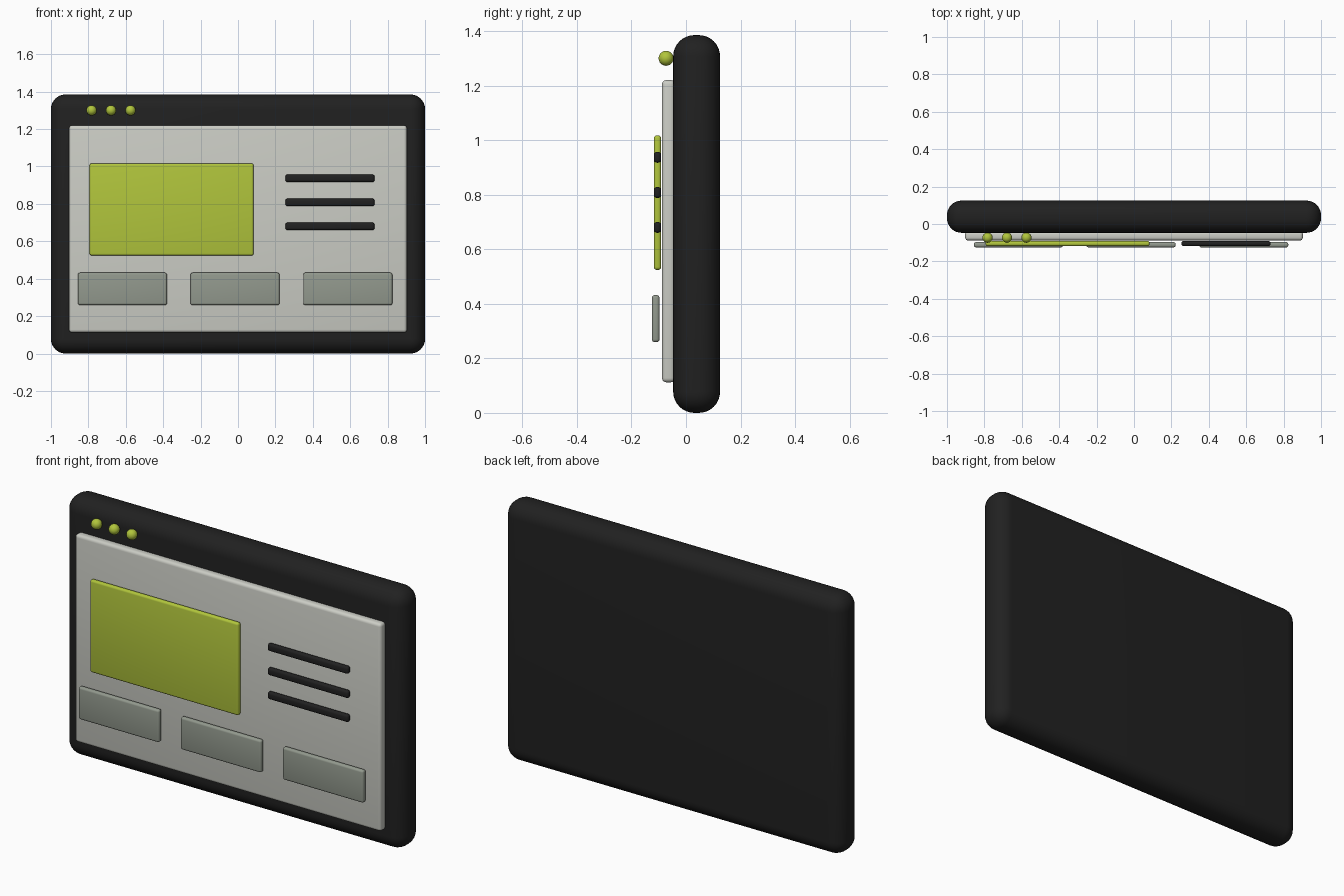
import bpy

if "Cube" in bpy.data.objects:
    bpy.data.objects.remove(bpy.data.objects["Cube"])


def material(name, rgb):
    m = bpy.data.materials.new(name)
    m.diffuse_color = (*rgb, 1.0)
    m.use_nodes = True
    m.node_tree.nodes["Principled BSDF"].inputs["Base Color"].default_value = m.diffuse_color
    return m


black = material("charcoal", (0.015, 0.015, 0.015))
pale = material("pale_grey", (0.60, 0.61, 0.56))
lime = material("lime_green", (0.44, 0.56, 0.045))
grey = material("sage_grey", (0.29, 0.32, 0.27))


def rounded_panel(name, x, y, z, radius, mat, segments=4):
    """Box between the (min, max) pairs x, y, z with rounded edges."""
    bpy.ops.mesh.primitive_cube_add(size=1, location=[(a + b) / 2 for a, b in (x, y, z)])
    ob = bpy.context.object
    ob.name = name
    ob.scale = [b - a for a, b in (x, y, z)]
    bpy.ops.object.transform_apply(location=False, rotation=False, scale=True)
    bevel = ob.modifiers.new("rounding", 'BEVEL')
    bevel.width = radius
    bevel.segments = segments
    ob.data.materials.append(mat)
    bpy.ops.object.modifier_apply(modifier=bevel.name)
    bpy.ops.object.shade_smooth_by_angle()
    return ob


# Window body and screen
rounded_panel("window_frame", (-1, 1), (-0.047, 0.125), (0, 1.385), 0.078, black, 8)
rounded_panel("screen_panel", (-0.903, 0.903), (-0.088, -0.04), (0.112, 1.22), 0.016, pale)

# Large picture block
rounded_panel("picture_block", (-0.793, 0.083), (-0.118, -0.091), (0.524, 1.017), 0.011, lime)

# Text lines
for i, z in enumerate((0.937, 0.808, 0.68)):
    rounded_panel(f"text_line_{i + 1}", (0.253, 0.73), (-0.118, -0.091),
                  (z - 0.02, z + 0.02), 0.012, black)

# Row of cards
for i, x in enumerate((-0.618, -0.016, 0.587)):
    rounded_panel(f"card_{i + 1}", (x - 0.238, x + 0.238), (-0.125, -0.097),
                  (0.259, 0.432), 0.011, grey)

# Title bar dots
for i, x in enumerate((-0.783, -0.679, -0.575)):
    bpy.ops.mesh.primitive_uv_sphere_add(segments=24, ring_count=12, radius=0.0275,
                                         location=(x, -0.073, 1.30))
    dot = bpy.context.object
    dot.name = f"title_dot_{i + 1}"
    dot.data.materials.append(lime)
    bpy.ops.object.shade_smooth()
